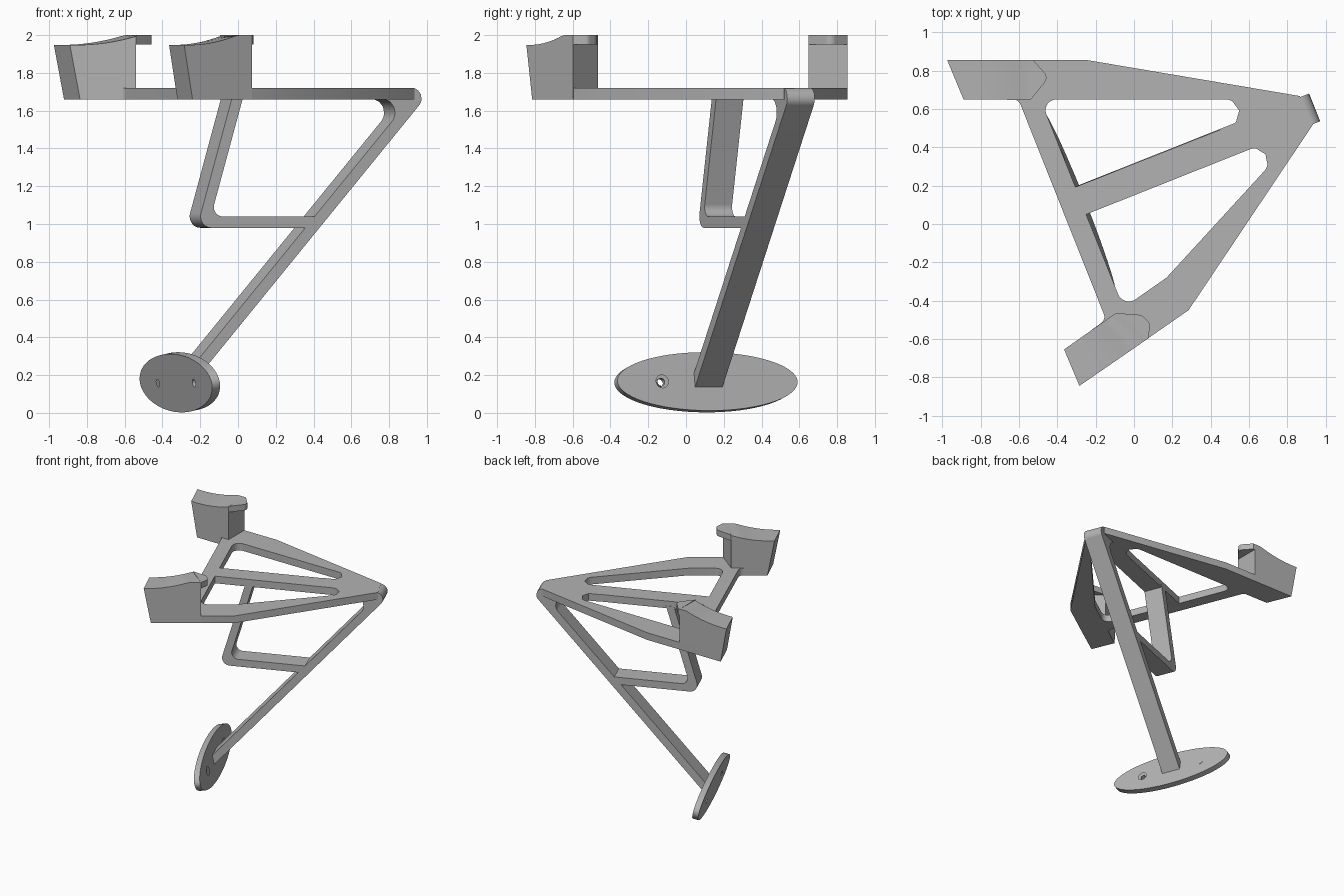
import bpy, bmesh, math
from mathutils import Matrix, Vector

if "Cube" in bpy.data.objects:
    bpy.data.objects.remove(bpy.data.objects["Cube"], do_unlink=True)

grey = bpy.data.materials.new("plain grey")
grey.use_nodes = True
grey.diffuse_color = (0.45, 0.45, 0.45, 1)
grey.node_tree.nodes["Principled BSDF"].inputs["Base Color"].default_value = (0.45, 0.45, 0.45, 1)

# Strut frame: "along" points down the middle beam, "across" over its width
UP = Vector((0, 0, 1))
ALONG = Vector((0.93, 0.37, 0)).normalized()
ACROSS = UP.cross(ALONG)
MID, HALF = 0.217, 0.078


def frame(x, y, z, origin):
    m = Matrix((x, y, z)).transposed().to_4x4()
    m.translation = origin
    return m


def rounded(corners, steps=8):
    """Outline from (x, y) or (x, y, radius) corners."""
    out = []
    for i, c in enumerate(corners):
        p = Vector(c[:2])
        if len(c) < 3:
            out.append(p)
            continue
        a = (Vector(corners[i - 1][:2]) - p).normalized()
        b = (Vector(corners[(i + 1) % len(corners)][:2]) - p).normalized()
        half = a.angle(b) / 2
        centre = p + (a + b).normalized() * c[2] / math.sin(half)
        start = p + a * c[2] / math.tan(half) - centre
        end = p + b * c[2] / math.tan(half) - centre
        for k in range(steps + 1):
            t = k / steps
            out.append(centre + start.lerp(end, t).normalized() * c[2])
    return out


def finish(name, bm, smooth=True):
    bmesh.ops.remove_doubles(bm, verts=bm.verts, dist=0.0005)
    bmesh.ops.recalc_face_normals(bm, faces=bm.faces)
    me = bpy.data.meshes.new(name)
    bm.to_mesh(me)
    bm.free()
    me.materials.clear()
    me.materials.append(grey)
    ob = bpy.data.objects.new(name, me)
    bpy.context.collection.objects.link(ob)
    if smooth:
        bpy.ops.object.select_all(action='DESELECT')
        ob.select_set(True)
        bpy.context.view_layer.objects.active = ob
        bpy.ops.object.shade_smooth_by_angle(angle=math.radians(30))
    return ob


def slab(name, outlines, half, matrix):
    """Extruded flat shape; outlines after the first become windows."""
    cu = bpy.data.curves.new(name + " outline", 'CURVE')
    cu.dimensions, cu.fill_mode, cu.extrude = '2D', 'BOTH', half
    for pts in outlines:
        s = cu.splines.new('POLY')
        s.points.add(len(pts) - 1)
        for sp, p in zip(s.points, pts):
            sp.co = (p[0], p[1], 0, 1)
        s.use_cyclic_u = True
    tmp = bpy.data.objects.new(name + " outline", cu)
    bpy.context.collection.objects.link(tmp)
    bpy.context.view_layer.update()
    me = bpy.data.meshes.new_from_object(tmp.evaluated_get(bpy.context.evaluated_depsgraph_get()))
    bm = bmesh.new()
    bm.from_mesh(me)
    bm.transform(matrix)
    bpy.data.objects.remove(tmp, do_unlink=True)
    bpy.data.curves.remove(cu)
    bpy.data.meshes.remove(me)
    return finish(name, bm)


# Top plate with two rounded triangular windows
plate = rounded([(-0.7, 0.855), (-0.24, 0.855), (0.866, 0.668), (0.935, 0.52),
                 (0.285, -0.45), (-0.1, -0.717), (-0.22, -0.552),
                 (-0.146, -0.499, 0.04), (-0.603, 0.65, 0.04), (-0.7, 0.65)])
back_window = rounded([(-0.488, 0.65, 0.055), (0.847, 0.65, 0.07), (-0.306, 0.193)])
front_window = rounded([(-0.25, 0.05), (0.887, 0.502, 0.07), (0.17, -0.28),
                        (-0.055, -0.437, 0.06)])
slab("top_plate", [plate, back_window, front_window], 0.03, Matrix.Translation((0, 0, 1.69)))

# Diagonal leg with its rounded elbow, and the small hanging bracket
side = frame(ALONG, UP, -ACROSS, ACROSS * MID)
slab("diagonal_leg", [rounded([(-0.225, 0.13), (1.168, 1.72, 0.055), (0.6, 1.72), (0.6, 1.66),
                               (1.035, 1.66, 0.07), (-0.24, 0.205)])], HALF, side)
slab("hanging_bracket", [rounded([(0.025, 1.68), (-0.178, 0.98, 0.06), (0.5, 0.98),
                                  (0.53, 1.04), (-0.099, 1.04, 0.05), (0.087, 1.68)])], HALF, side)


# Saddle pads: slanted outer end, concave top
def pad(name, inner, outer, steps=16):
    bm = bmesh.new()
    rings = []
    ends = [[Vector(p) for p in edge] for edge in (inner, outer)]
    for k in range(steps + 1):
        t = k / steps
        ring = []
        for (a, b), order in zip(ends, (1, -1)):
            top = a.lerp(b, t)
            u = top.dot(ALONG.xy)
            z = min(2.0, 1.948 + 0.55 * (u + 0.55) ** 2)
            low = top + (b - a).normalized() * 0.054 * (1 - t)
            ring += [(top.x, top.y, z), (low.x, low.y, 1.66)][::order]
        rings.append([bm.verts.new(p) for p in ring])
    for r, s in zip(rings, rings[1:]):
        for i in range(4):
            j = (i + 1) % 4
            bm.faces.new((r[i], r[j], s[j], s[i]))
    bm.faces.new(rings[0])
    bm.faces.new(rings[-1])
    finish(name, bm)


pad("back_pad", [(-0.89, 0.65), (-0.54, 0.648)], [(-0.975, 0.855), (-0.54, 0.855)])
pad("front_pad", [(-0.365, -0.655), (-0.095, -0.465)], [(-0.285, -0.845), (0.075, -0.597)])

# Lips overhanging the inner end of each pad
lip_level = Matrix.Translation((0, 0, 1.975))
slab("back_lip", [rounded([(-0.54, 0.648), (-0.445, 0.765, 0.04), (-0.525, 0.855),
                           (-0.54, 0.855)])], 0.025, lip_level)
slab("front_lip", [rounded([(-0.095, -0.465), (0.04, -0.475, 0.05), (0.085, -0.52, 0.03),
                            (0.075, -0.597)])], 0.025, lip_level)

# Tilted oval foot with two countersunk screw holes
tilt = math.radians(12)
axis = ALONG * math.cos(tilt) + UP * math.sin(tilt)
foot_frame = frame(ACROSS, axis.cross(ACROSS), axis,
                   ALONG * -0.247 + ACROSS * 0.212 + UP * 0.162)
oval = [(0.513 * math.cos(a), 0.158 * math.sin(a))
        for a in (math.tau * k / 96 for k in range(96))]
foot = slab("oval_foot", [oval], 0.023, foot_frame)

for sign, label in ((-1, "front"), (1, "back")):
    for kind, r1, r2, z in (("hole", 0.021, 0.021, 0), ("countersink", 0.012, 0.042, 0.015)):
        bm = bmesh.new()
        depth = 0.12 if kind == "hole" else 0.03
        bmesh.ops.create_cone(bm, cap_ends=True, segments=24, radius1=r1, radius2=r2, depth=depth)
        bm.transform(foot_frame @ Matrix.Translation((sign * 0.258, 0, z)))
        cutter = finish(f"{label}_{kind}_cutter", bm, smooth=False)
        cutter.hide_render = True
        cutter.hide_set(True)
        cut = foot.modifiers.new(f"{label} {kind}", 'BOOLEAN')
        cut.operation, cut.solver, cut.object = 'DIFFERENCE', 'EXACT', cutter
